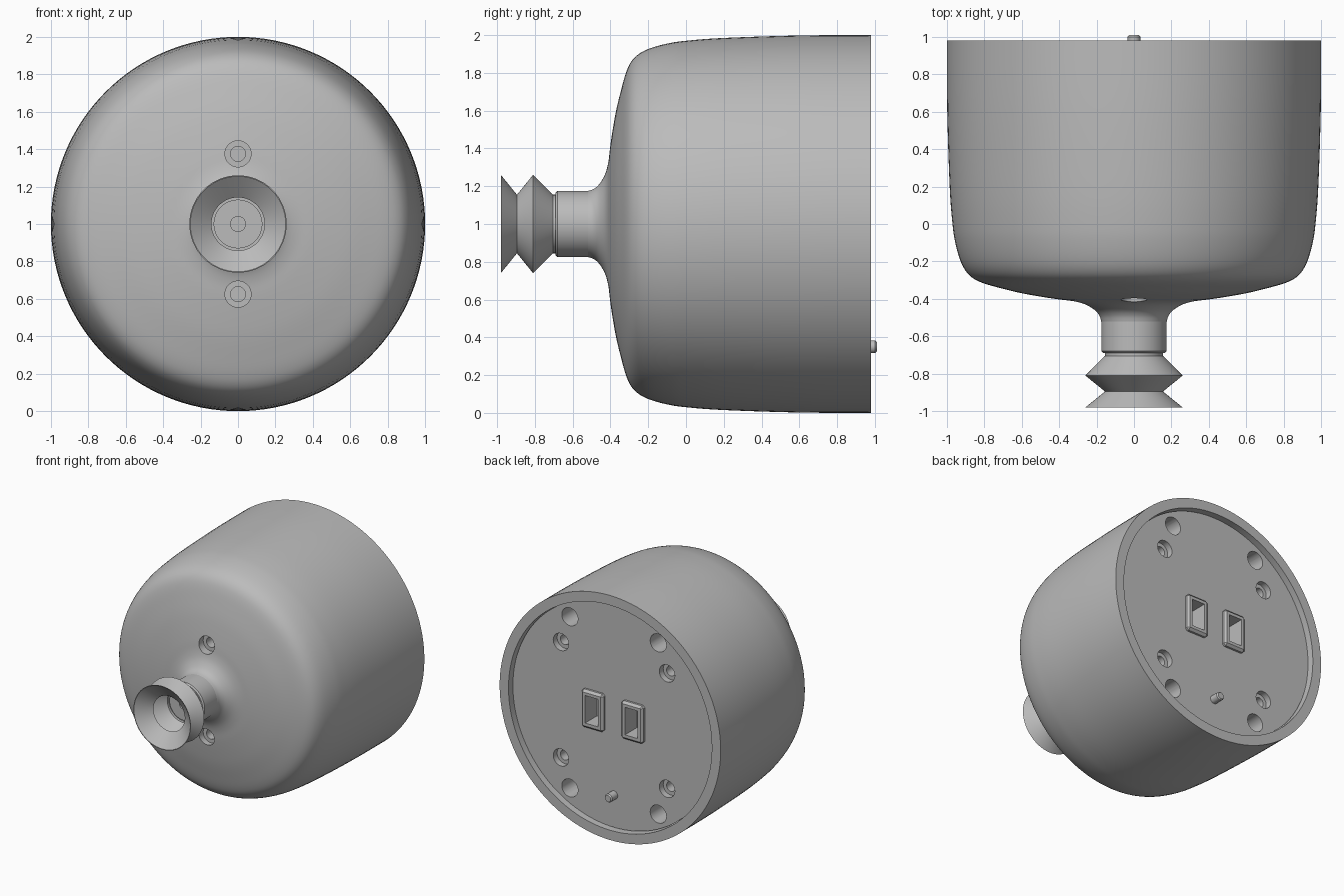
import bpy, bmesh, math
from mathutils import Vector, Matrix

if "Cube" in bpy.data.objects:
    bpy.data.objects.remove(bpy.data.objects["Cube"], do_unlink=True)

grey = bpy.data.materials.new("plain grey")
grey.use_nodes = True
grey.diffuse_color = (0.5, 0.5, 0.5, 1)
grey.node_tree.nodes["Principled BSDF"].inputs["Base Color"].default_value = (0.5, 0.5, 0.5, 1)

MID = 1.0      # height of the turning axis
PLATE = 0.93   # outer face of the back plate


def make(name, bm):
    bmesh.ops.recalc_face_normals(bm, faces=bm.faces)
    me = bpy.data.meshes.new(name)
    bm.to_mesh(me)
    bm.free()
    me.materials.append(grey)
    ob = bpy.data.objects.new(name, me)
    bpy.context.collection.objects.link(ob)
    return ob


def lathe(name, pts, x=0, z=0, steps=128):
    """Spin (radius, y) points around an axis running front to back."""
    bm = bmesh.new()
    vs = [bm.verts.new((x + r, y, MID + z)) for r, y in pts]
    es = [bm.edges.new(p) for p in zip(vs, vs[1:])]
    bmesh.ops.spin(bm, geom=vs + es, cent=(x, 0, MID + z), axis=(0, 1, 0),
                   angle=math.tau, steps=steps)
    bmesh.ops.remove_doubles(bm, verts=bm.verts, dist=1e-5)
    return make(name, bm)


def box(name, x, y0, y1, w, h, bevel=0.0):
    bm = bmesh.new()
    mat = Matrix.Translation((x, (y0 + y1) / 2, MID)) @ Matrix.Diagonal((w, y1 - y0, h, 1))
    bmesh.ops.create_cube(bm, size=1, matrix=mat)
    if bevel:
        edges = [e for e in bm.edges if any(v.co.y > y1 - 1e-4 for v in e.verts)]
        bmesh.ops.bevel(bm, geom=edges, offset=bevel, segments=1, affect='EDGES')
    return make(name, bm)


def curve(pts, n=5):
    """Smooth path through the points."""
    p = [Vector(q) for q in [pts[0], *pts, pts[-1]]]
    out = []
    for a, b, c, d in zip(p, p[1:], p[2:], p[3:]):
        for i in range(n):
            t = i / n
            out.append(0.5 * (2 * b + (c - a) * t + (2 * a - 5 * b + 4 * c - d) * t ** 2
                              + (3 * b - a - 3 * c + d) * t ** 3))
    return [tuple(v) for v in out] + [tuple(pts[-1])]


def cut(ob, cutters):
    bpy.context.view_layer.objects.active = ob
    for c in cutters:
        mod = ob.modifiers.new("cut", 'BOOLEAN')
        mod.operation, mod.solver, mod.object = 'DIFFERENCE', 'EXACT', c
        bpy.ops.object.modifier_apply(modifier=mod.name)


def smooth(ob, angle=30):
    bpy.ops.object.select_all(action='DESELECT')
    ob.select_set(True)
    bpy.context.view_layer.objects.active = ob
    bpy.ops.object.shade_smooth_by_angle(angle=math.radians(angle))


def screw_cutter(x, z, mouth, seat, end):
    """Wide counterbore that steps down to a narrow hole."""
    return lathe("screw_cutter", [(0, mouth), (.07, mouth), (.07, seat), (.04, seat),
                                  (.04, end), (0, end)], x, z, 32)


# Rounded housing with a flared neck and an open recess at the back
shell = curve([(1, .98), (.998, .6), (.985, .2), (.97, 0), (.955, -.1), (.93, -.19),
               (.9, -.25), (.86, -.29), (.8, -.318), (.7, -.346), (.6, -.37), (.5, -.388),
               (.4, -.403), (.32, -.413), (.26, -.43), (.21, -.46), (.185, -.49), (.175, -.52)])
housing = lathe("housing", [(0, .7), (.92, .7), (.92, .98)] + shell + [(0, -.52)])
front_holes = [screw_cutter(0, s * .375, -.6, -.35, -.2) for s in (1, -1)]
cut(housing, front_holes)

# Collar with a small air hole in its end
collar = lathe("collar", [(0, -.5), (.175, -.5), (.175, -.68), (.165, -.69), (.13, -.69),
                          (.13, -.7), (.04, -.7), (.04, -.6), (0, -.6)], steps=96)

# Thin bellows cup, outside then inside
outer = [(.155, -.69), (.155, -.705), (.26, -.81), (.155, -.895), (.26, -.98)]
inner = [(.255, -.98), (.142, -.89), (.24, -.81), (.142, -.71), (.142, -.69)]
cup = lathe("bellows_cup", outer + inner + outer[:1], steps=96)

# Back plate with mounting holes, screw holes and two socket wells
plate = lathe("back_plate", [(0, .75), (.915, .75), (.915, PLATE), (0, PLATE)])
cutters = []
for sx in (1, -1):
    for sz in (1, -1):
        cutters.append(lathe("mount_cutter", [(0, .7), (.073, .7), (.073, 1), (0, 1)],
                             sx * .4, sz * .7, 32))
        cutters.append(screw_cutter(sx * .48, sz * .472, 1, PLATE - .05, .7))
wells = [box("well_cutter", sx * .18, .81, 1.05, .115, .225) for sx in (1, -1)]
cut(plate, cutters + wells)

# Raised socket frames
frames = []
for side, sx, well in (("left", 1, wells[0]), ("right", -1, wells[1])):
    frame = box(side + "_socket_frame", sx * .18, PLATE - .01, PLATE + .035, .2, .31, .018)
    cut(frame, [well])
    frames.append(frame)

# Locating pin
pin = lathe("locating_pin", [(0, .9), (.034, .9), (.034, 1.0), (.026, 1.01), (0, 1.01)],
            0, -.65, 32)

for c in front_holes + cutters + wells:
    bpy.data.objects.remove(c, do_unlink=True)
for ob in (housing, collar, cup, plate, pin):
    smooth(ob)
